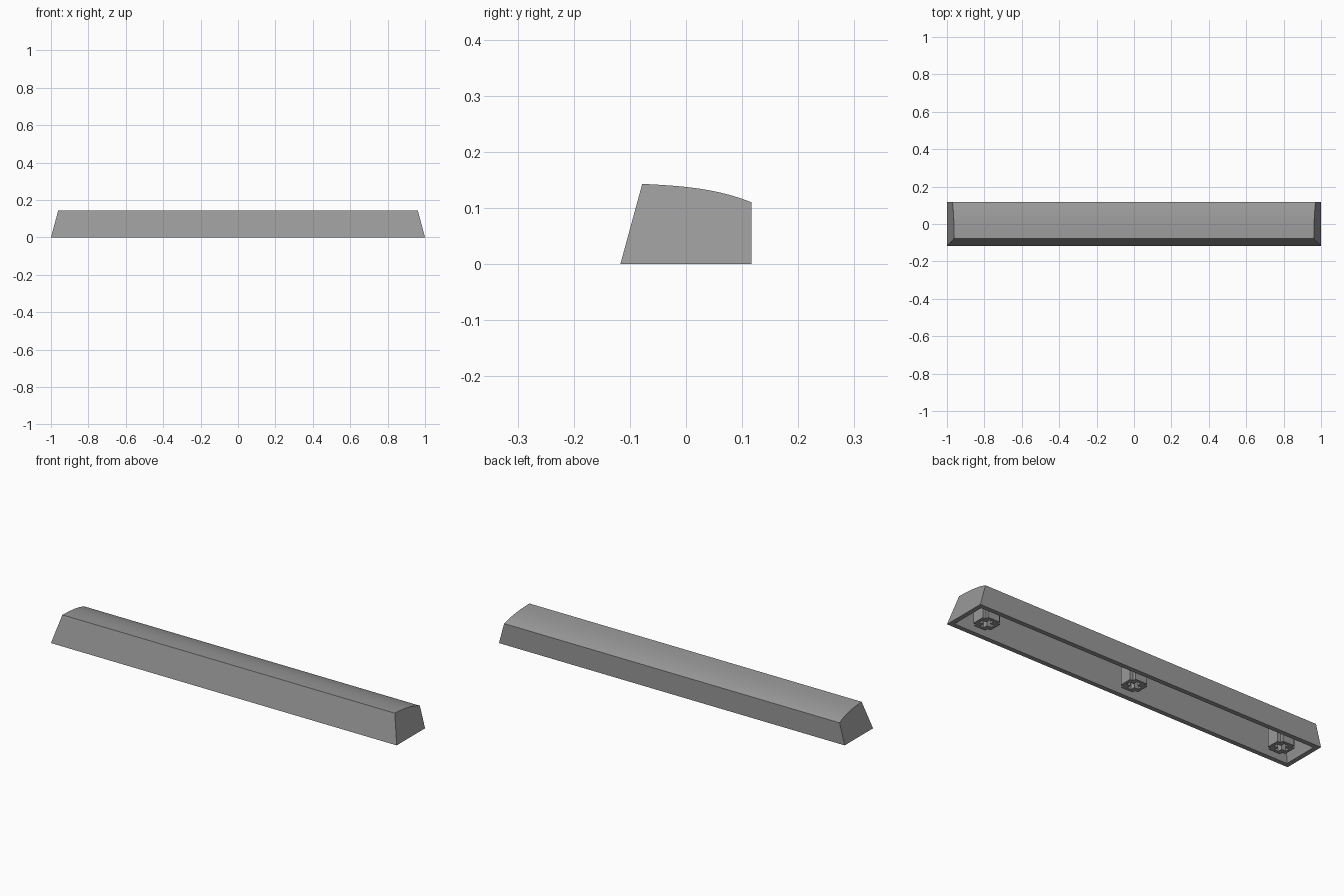
import bpy, bmesh, math

if "Cube" in bpy.data.objects:
    bpy.data.objects.remove(bpy.data.objects["Cube"])

SLOPE = 0.27          # inward lean of the front and ends per unit of height
WALL = 0.024          # shell thickness
TOP_STEPS = 16

grey = bpy.data.materials.new("mid_grey_plastic")
grey.diffuse_color = (0.32, 0.32, 0.32, 1)
grey.use_nodes = True
grey.node_tree.nodes["Principled BSDF"].inputs["Base Color"].default_value = grey.diffuse_color


def finish(bm, name):
    bmesh.ops.recalc_face_normals(bm, faces=bm.faces)
    me = bpy.data.meshes.new(name)
    bm.to_mesh(me)
    bm.free()
    me.materials.append(grey)
    ob = bpy.data.objects.new(name, me)
    bpy.context.collection.objects.link(ob)
    return ob


def section(inset):
    """Side profile: sloped front, curved top, upright back."""
    front, back = -0.117 + inset, 0.117 - inset
    y_top = -0.078 + inset * 0.75
    pts = [(front, 0.0)]
    for i in range(TOP_STEPS + 1):
        y = y_top + (back - y_top) * i / TOP_STEPS
        t = (y + 0.078) / 0.195
        pts.append((y, 0.143 - 0.010 * t - 0.023 * t ** 3 - inset))
    pts.append((back, 0.0))
    return pts


def skin(bm, inset):
    """Open-bottomed skin; returns its four bottom corners in order."""
    pts = section(inset)
    left, right = [[bm.verts.new((s * (1 - inset - SLOPE * z), y, z)) for y, z in pts]
                   for s in (-1, 1)]
    for i in range(len(pts) - 1):
        bm.faces.new((left[i], right[i], right[i + 1], left[i + 1]))
    bm.faces.new(left)
    bm.faces.new(right)
    return [left[0], right[0], right[-1], left[-1]]


# Hollow bar: outer and inner skins joined by the bottom rim
bm = bmesh.new()
outer, inner = skin(bm, 0.0), skin(bm, WALL)
for i in range(4):
    j = (i + 1) % 4
    bm.faces.new((outer[i], outer[j], inner[j], inner[i]))
shell = finish(bm, "key_shell")
bpy.context.view_layer.objects.active = shell
shell.select_set(True)
bpy.ops.object.shade_smooth_by_angle(angle=math.radians(25))


def cross_ring(bm, w, h, z):
    """Twelve-sided plus outline with arm half-width w and reach h."""
    quarter = [(h, -w), (h, w), (w, w)]
    ring = []
    for k in range(4):
        c, s = (1, 0, -1, 0)[k], (0, 1, 0, -1)[k]
        ring += [bm.verts.new((x * c - y * s, x * s + y * c, z)) for x, y in quarter]
    return ring


# Mounting stems: notched posts with a cross-shaped socket
for name, x in (("left_stem", -0.865), ("middle_stem", 0.0), ("right_stem", 0.865)):
    bm = bmesh.new()
    rings = [cross_ring(bm, 0.033, 0.050, 0.118), cross_ring(bm, 0.033, 0.050, 0.0),
             cross_ring(bm, 0.011, 0.035, 0.0), cross_ring(bm, 0.011, 0.035, 0.075)]
    for a, b in zip(rings, rings[1:]):
        for i in range(12):
            j = (i + 1) % 12
            bm.faces.new((a[i], a[j], b[j], b[i]))
    bm.faces.new(rings[0])
    bm.faces.new(rings[-1])
    finish(bm, name).location.x = x
